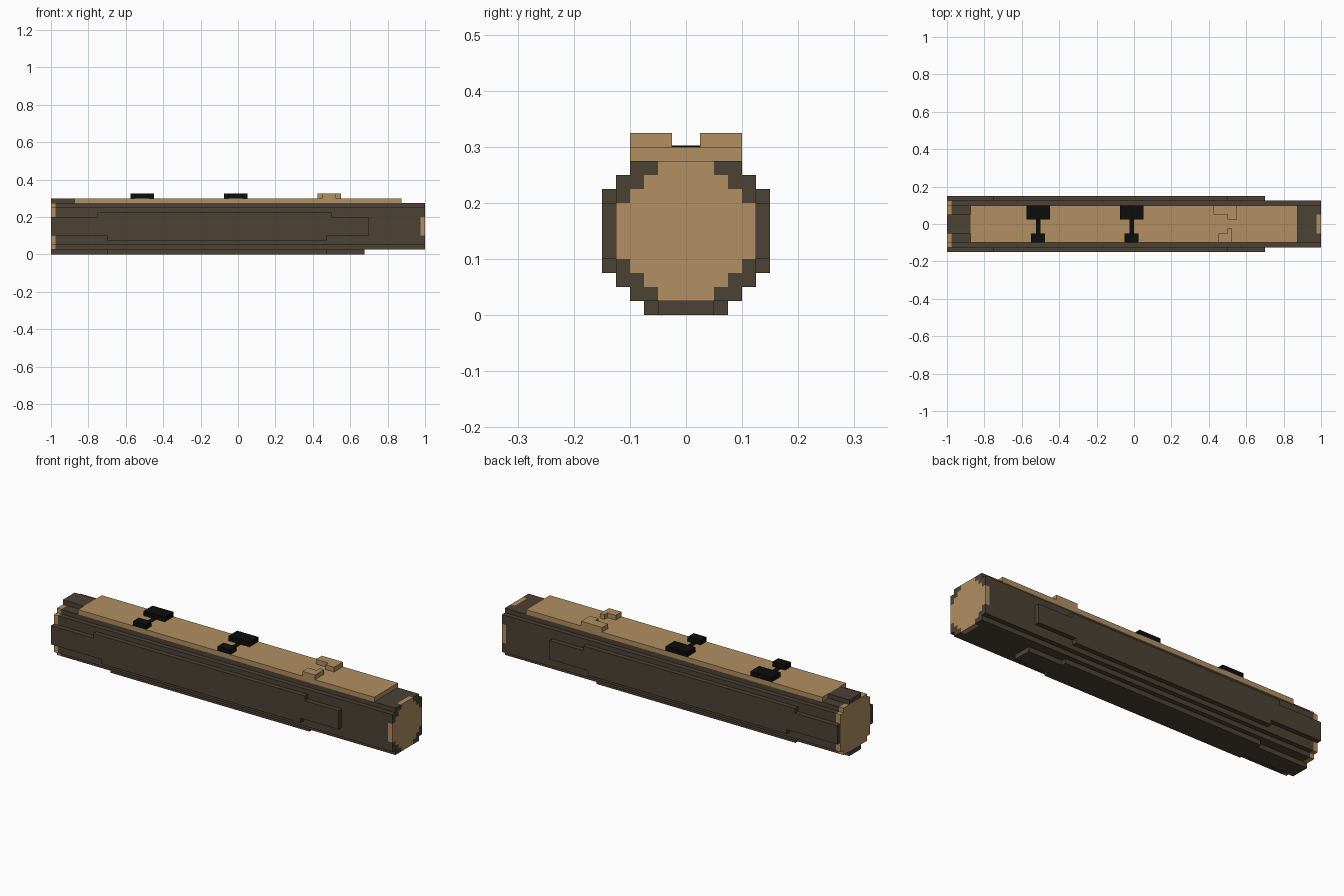
import bpy, bmesh

if "Cube" in bpy.data.objects:
    bpy.data.objects.remove(bpy.data.objects["Cube"])


def material(name, rgb):
    m = bpy.data.materials.new(name)
    m.diffuse_color = (*rgb, 1.0)
    m.use_nodes = True
    m.node_tree.nodes["Principled BSDF"].inputs["Base Color"].default_value = m.diffuse_color
    return m


BARK = material("dark bark", (0.072, 0.054, 0.036))
WOOD = material("tan wood", (0.445, 0.275, 0.122))
BLACK = material("black", (0.004, 0.004, 0.004))


def prism(name, outline, mat, lo, hi, axis):
    """Extrude an outline along x (outline is y,z) or along z (outline is x,y)."""
    place = (lambda p, t: (t, *p)) if axis == "x" else (lambda p, t: (*p, t))
    bm = bmesh.new()
    a = [bm.verts.new(place(p, lo)) for p in outline]
    b = [bm.verts.new(place(p, hi)) for p in outline]
    n = len(outline)
    bm.faces.new(a)
    bm.faces.new(b)
    for i in range(n):
        j = (i + 1) % n
        bm.faces.new((a[i], a[j], b[j], b[i]))
    bmesh.ops.recalc_face_normals(bm, faces=bm.faces)
    me = bpy.data.meshes.new(name)
    bm.to_mesh(me)
    bm.free()
    me.materials.append(mat)
    ob = bpy.data.objects.new(name, me)
    bpy.context.collection.objects.link(ob)
    return ob


def box(name, mat, x0, x1, y0, y1, z0, z1):
    return prism(name, [(x0, y0), (x1, y0), (x1, y1), (x0, y1)], mat, z0, z1, "z")


def stepped(rows):
    """Symmetric staircase outline from (half width, bottom, top) rows."""
    right = [p for w, z0, z1 in rows for p in ((w, z0), (w, z1))]
    return right + [(-y, z) for y, z in reversed(right)]


# Log body with its stepped round section
log = stepped([(0.1, 0.025, 0.05), (0.125, 0.05, 0.25), (0.1, 0.25, 0.275)])
prism("log_body", log, BARK, -0.975, 0.975, "x")

# Cut wood at both ends
prism("left_cut_end", log, WOOD, -1, -0.975, "x")
core = stepped([(0.05, 0.025, 0.05), (0.075, 0.05, 0.075), (0.1, 0.075, 0.1),
                (0.125, 0.1, 0.2), (0.1, 0.2, 0.225), (0.075, 0.225, 0.25),
                (0.05, 0.25, 0.275)])
prism("right_cut_end", core, WOOD, 0.975, 1, "x")

# Bark corners around the right cut end, and raised bark strips along the log
corner = [(0.05, 0.025), (0.1, 0.025), (0.1, 0.05), (0.125, 0.05), (0.125, 0.1),
          (0.1, 0.1), (0.1, 0.075), (0.075, 0.075), (0.075, 0.05), (0.05, 0.05)]
for s, side in ((-1, "front"), (1, "back")):
    for flip, level in ((False, "lower"), (True, "upper")):
        pts = [(s * y, 0.3 - z if flip else z) for y, z in corner]
        prism(f"{side}_{level}_bark_corner", pts, BARK, 0.975, 1, "x")
    y0, y1 = sorted((s * 0.125, s * 0.15))
    box(f"{side}_bark_strip", BARK, -1, 0.7, y0, y1, 0.1, 0.2)
    box(f"{side}_upper_bark_strip", BARK, -0.75, 0.5, y0, y1, 0.2, 0.225)
    box(f"{side}_lower_bark_strip", BARK, -0.7, 0.475, y0, y1, 0.075, 0.1)
    y0, y1 = sorted((s * 0.05, s * 0.075))
    box(f"{side}_bottom_bark_strip", BARK, -0.7, 0.475, y0, y1, 0, 0.025)
box("bottom_bark_strip", BARK, -1, 0.675, -0.05, 0.05, 0, 0.025)
box("top_bark_strip", BARK, -1, -0.875, -0.05, 0.05, 0.275, 0.3)

# Flat plank on top
box("top_plank", WOOD, -0.875, 0.875, -0.1, 0.1, 0.275, 0.3)

# Tan raised latch
prism("back_latch", [(0.425, 0.1), (0.425, 0.05), (0.5, 0.05), (0.5, 0.025),
                     (0.55, 0.025), (0.55, 0.1)], WOOD, 0.3, 0.325, "z")
prism("front_latch", [(0.45, -0.1), (0.525, -0.1), (0.525, -0.025), (0.5, -0.025),
                      (0.5, -0.05), (0.45, -0.05)], WOOD, 0.3, 0.325, "z")

# Two black fittings: raised head and foot joined by a flush inlay
for i, x in enumerate((-0.5, 0.0), 1):
    box(f"fitting_head_{i}", BLACK, x - 0.075, x + 0.05, 0.025, 0.1, 0.3, 0.325)
    box(f"fitting_foot_{i}", BLACK, x - 0.05, x + 0.025, -0.1, -0.05, 0.3, 0.325)
    box(f"fitting_inlay_{i}", BLACK, x - 0.025, x, -0.05, 0.025, 0.3, 0.302)
